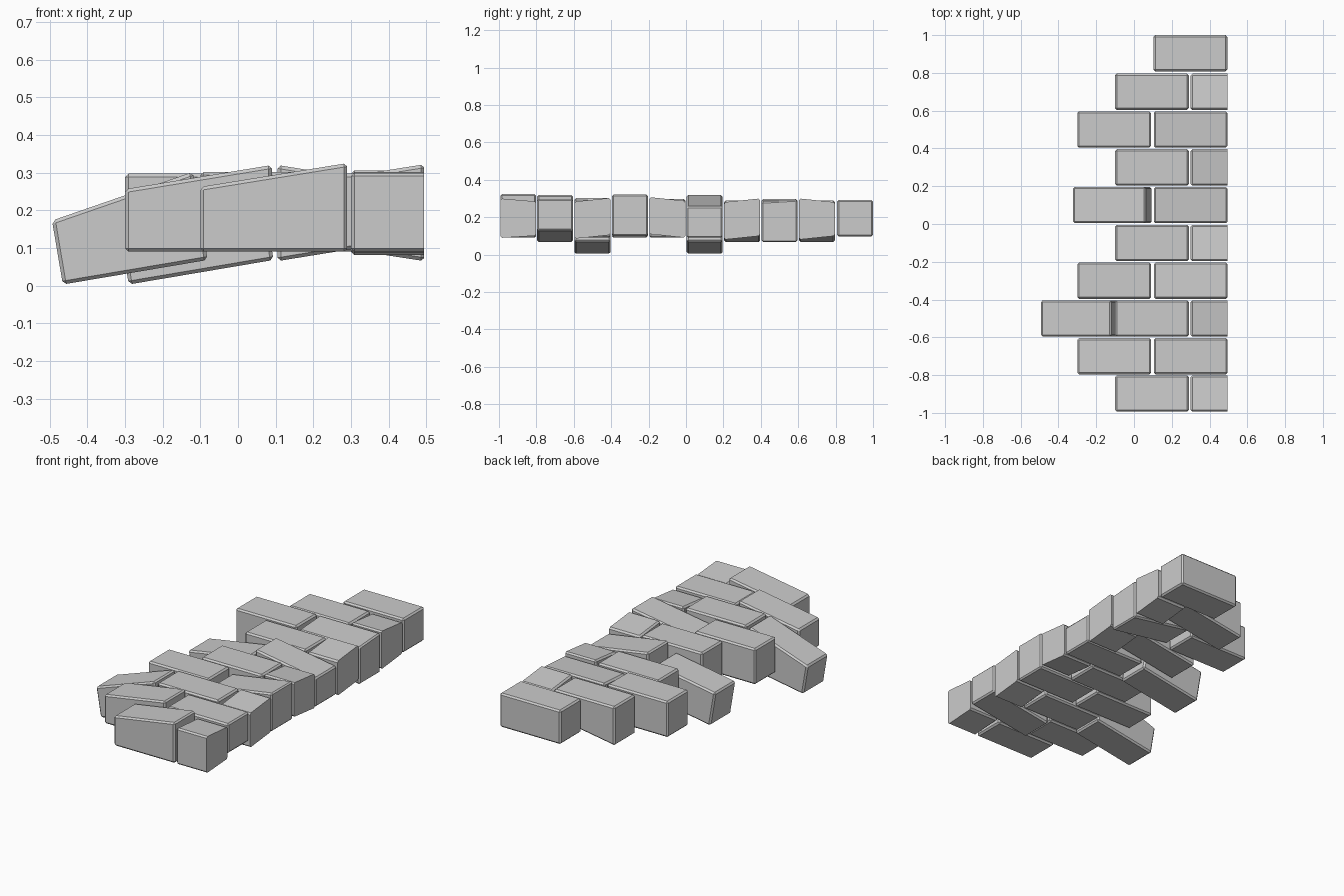
import bpy, bmesh, math
from mathutils import Matrix, Vector

if "Cube" in bpy.data.objects:
    bpy.data.objects.remove(bpy.data.objects["Cube"])

END = 0.494      # flat cut plane on the +x side
LENGTH, HALF_W = 0.39, 0.096


def brick(name, y, x, bottom=(0.09, 0.09), top=(0.297, 0.297), roll=(0, 0), pitch=0):
    """Bevelled brick; bottom/top = heights at left and right end,
    roll = rise across y of bottom and top, pitch = turn about lower left edge."""
    bm = bmesh.new()
    bmesh.ops.create_cube(bm, size=1)
    for v in bm.verts:
        right, back, up = v.co.x > 0, v.co.y > 0, v.co.z > 0
        z = (top if up else bottom)[right]
        z += roll[up] * (0.5 if back else -0.5)
        v.co = (x + LENGTH * right, y + HALF_W * (1 if back else -1), z)
    bmesh.ops.bevel(bm, geom=bm.edges[:], offset=0.009, segments=1, affect='EDGES')
    if pitch:
        bmesh.ops.rotate(bm, verts=bm.verts, cent=(x, y, bottom[0]),
                         matrix=Matrix.Rotation(-math.radians(pitch), 3, 'Y'))
    # slice off whatever passes the end plane
    if max(v.co.x for v in bm.verts) > END:
        geom = bm.verts[:] + bm.edges[:] + bm.faces[:]
        cut = bmesh.ops.bisect_plane(bm, geom=geom, plane_co=(END, 0, 0),
                                     plane_no=(1, 0, 0), clear_outer=True)
        rim = [e for e in cut['geom_cut'] if isinstance(e, bmesh.types.BMEdge)]
        bmesh.ops.holes_fill(bm, edges=rim)
    bmesh.ops.recalc_face_normals(bm, faces=bm.faces)
    me = bpy.data.meshes.new(name)
    bm.to_mesh(me)
    bm.free()
    bpy.context.collection.objects.link(bpy.data.objects.new(name, me))


RISE = (0.262, 0.325)    # sloping top
TIP = (0.065, 0.128)     # sloping underside

# short rows: whole brick from x = -0.1, half brick at the cut end
brick("front_brick", -0.897, -0.1, top=RISE)
brick("front_half_brick", -0.897, 0.3, bottom=(0.095, 0.095), top=(0.292, 0.292), roll=(0.012, -0.016))
brick("middle_brick_a", -0.5, -0.1, top=(0.302, 0.302))
brick("half_brick_a", -0.5, 0.3, bottom=(0.095, 0.095), top=(0.293, 0.293), roll=(0.02, 0.02))
brick("middle_brick_b", -0.1, -0.1)
brick("half_brick_b", -0.1, 0.3, bottom=(0.1, 0.1), roll=(-0.02, -0.02))
brick("middle_brick_c", 0.3, -0.1, bottom=TIP, top=(0.29, 0.29))
brick("half_brick_c", 0.3, 0.3, top=(0.29, 0.29), roll=(0.02, 0.02))
brick("middle_brick_d", 0.7, -0.1, bottom=TIP, top=(0.29, 0.29))
brick("half_brick_d", 0.7, 0.3, top=(0.29, 0.29), roll=(0.02, -0.02))

# long rows: two whole bricks
brick("left_brick_a", -0.7, -0.3, top=(0.256, 0.32))
brick("right_brick_a", -0.7, 0.105, bottom=TIP)
brick("left_brick_b", -0.3, -0.3)
brick("right_brick_b", -0.3, 0.105, bottom=(0.1, 0.1), top=(0.26, 0.322))
brick("right_brick_c", 0.1, 0.105, top=(0.32, 0.257))
brick("left_brick_d", 0.5, -0.3)
brick("right_brick_d", 0.5, 0.105, bottom=(0.125, 0.065), top=(0.288, 0.288), roll=(0, 0.012))
brick("back_brick", 0.904, 0.104, bottom=(0.096, 0.096), top=(0.292, 0.292))

# loose bricks tipping down at the broken edge
brick("tipped_brick_front", -0.5, -0.465, bottom=(0.003, 0.003), top=(0.175, 0.24), pitch=9.6)
brick("tipped_brick_middle", 0.1, -0.29, bottom=(0.003, 0.003), top=(0.203, 0.203), pitch=9.6)
